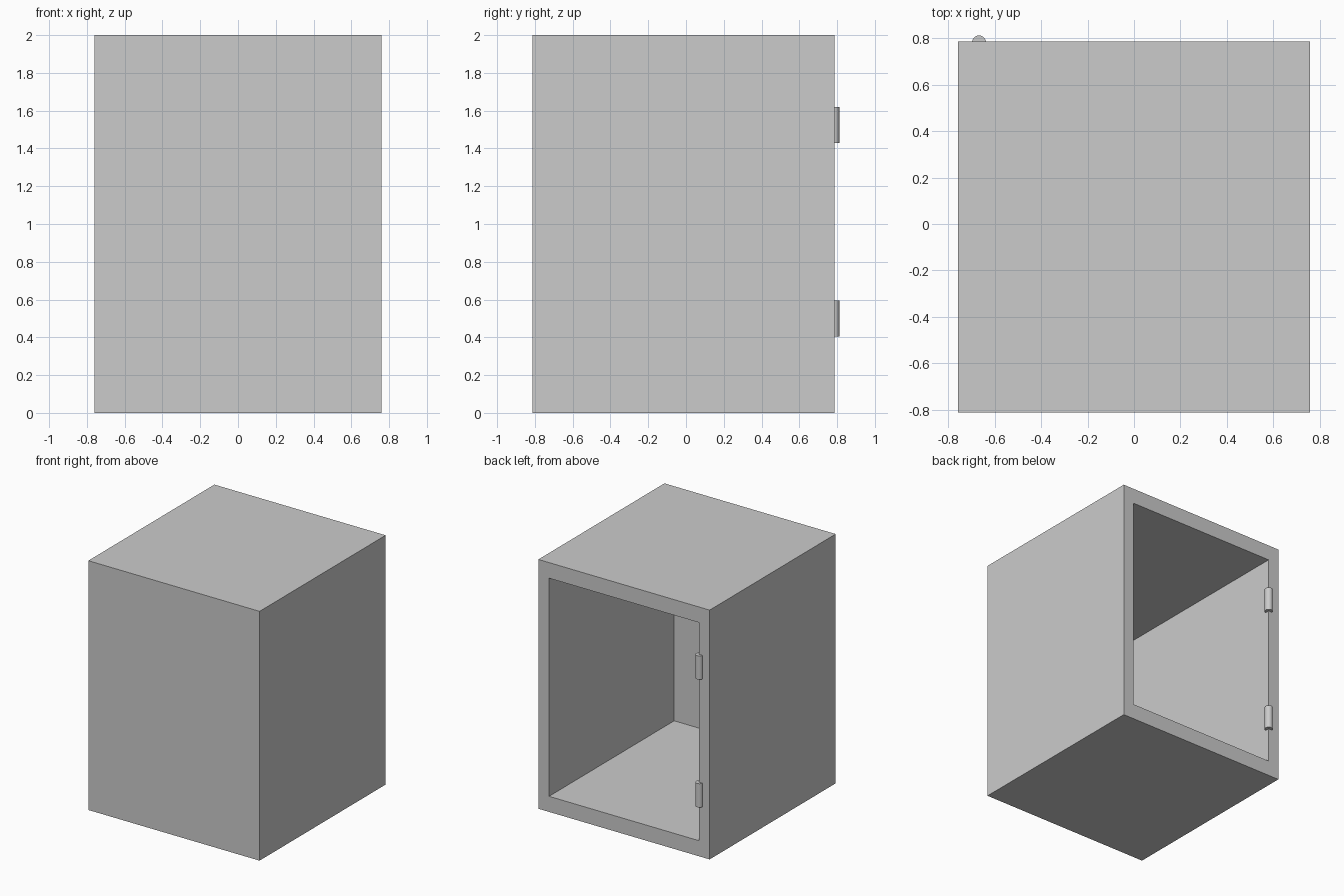
import bpy, bmesh
from mathutils import Vector, Matrix

if "Cube" in bpy.data.objects:
    bpy.data.objects.remove(bpy.data.objects["Cube"])

W, H = 1.52, 2.0                  # outer width and height
FRONT, BACK = -0.812, 0.786       # depth limits
OPEN_W, OPEN_H = 1.33, 1.75       # size of the opening
PANEL = 0.012                     # thin closed front panel


def finish(bm, name):
    bmesh.ops.recalc_face_normals(bm, faces=bm.faces)
    mesh = bpy.data.meshes.new(name)
    bm.to_mesh(mesh)
    bm.free()
    obj = bpy.data.objects.new(name, mesh)
    bpy.context.collection.objects.link(obj)
    return obj


# Cabinet shell: a box whose back face is inset, then pushed inwards
bm = bmesh.new()
bmesh.ops.create_cube(bm, size=1)
bmesh.ops.scale(bm, vec=(W, BACK - FRONT, H), verts=bm.verts)
bmesh.ops.translate(bm, vec=(0, (FRONT + BACK) / 2, H / 2), verts=bm.verts)
bm.normal_update()
back = max(bm.faces, key=lambda f: f.calc_center_median().y)
rim = bmesh.ops.inset_region(bm, faces=[back], thickness=0.05)
for v in back.verts:
    v.co.x = OPEN_W / 2 if v.co.x > 0 else -OPEN_W / 2
    v.co.z = H / 2 + (OPEN_H / 2 if v.co.z > H / 2 else -OPEN_H / 2)
cavity = bmesh.ops.extrude_discrete_faces(bm, faces=[back])["faces"][0]
for v in cavity.verts:
    v.co.y = FRONT + PANEL
finish(bm, "cabinet_shell")

# Hinge barrels on one edge of the opening
for name, z in (("lower_hinge", 0.5), ("upper_hinge", 1.525)):
    bm = bmesh.new()
    bmesh.ops.create_cone(bm, cap_ends=True, segments=32, radius1=0.03, radius2=0.03,
                          depth=0.19, matrix=Matrix.Translation(Vector((-0.668, 0.783, z))))
    hinge = finish(bm, name)
    bpy.context.view_layer.objects.active = hinge
    hinge.select_set(True)
    bpy.ops.object.shade_smooth_by_angle()
    hinge.select_set(False)
